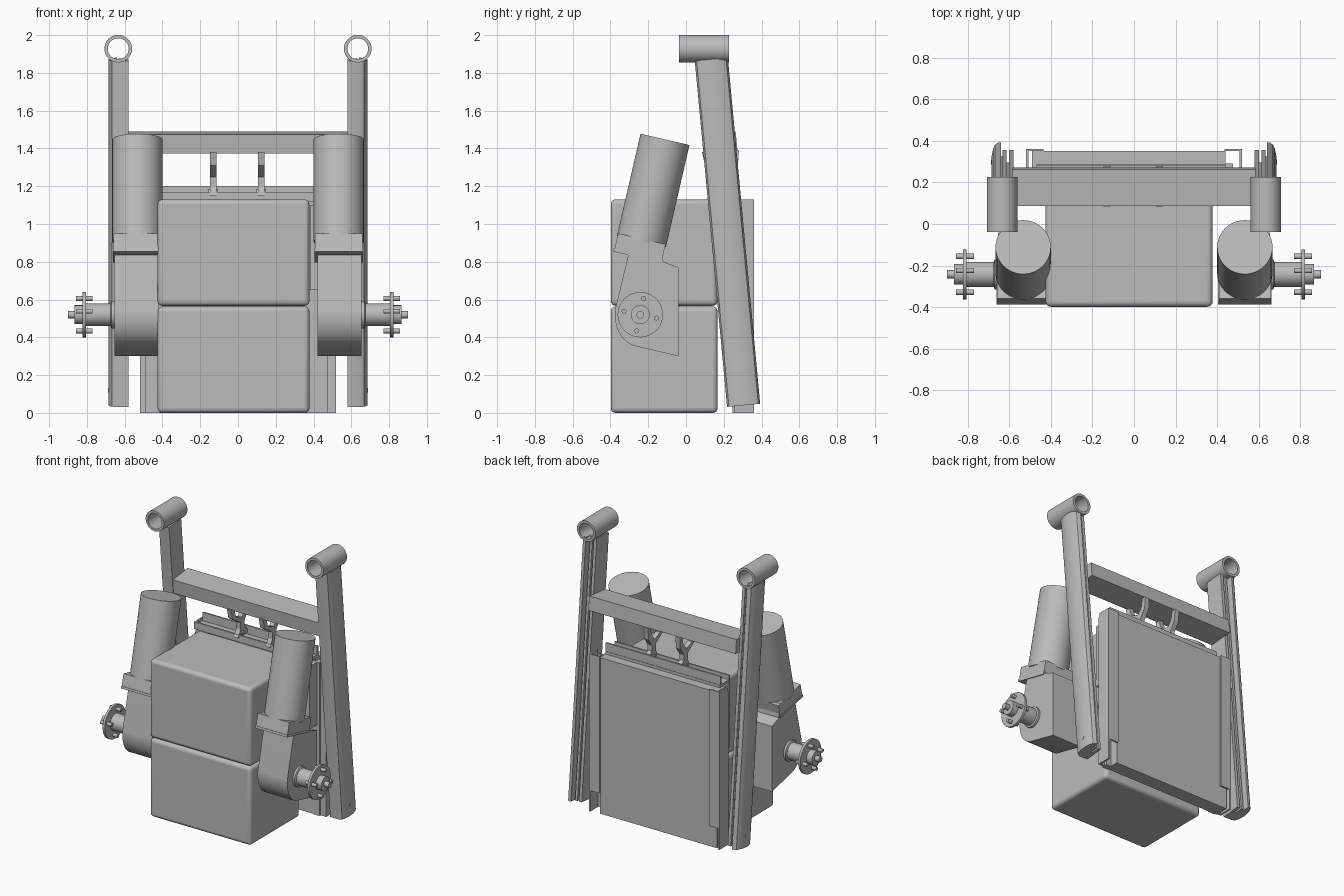
import bpy, bmesh, math
from mathutils import Matrix, Vector

old = bpy.data.objects.get("Cube")
if old:
    bpy.data.objects.remove(old, do_unlink=True)

GREY = bpy.data.materials.new("plain grey")
GREY.use_nodes = True
GREY.diffuse_color = (0.5, 0.5, 0.5, 1)
GREY.node_tree.nodes["Principled BSDF"].inputs["Base Color"].default_value = (0.5, 0.5, 0.5, 1)

# Local z runs along world x; local xy becomes world yz
ALONG_X = Matrix(((0, 0, 1, 0), (1, 0, 0, 0), (0, 1, 0, 0), (0, 0, 0, 1)))
# Local z runs along world y
ALONG_Y = Matrix.Rotation(math.radians(-90), 4, "X")


def place(x, y, z, tilt=0):
    return Matrix.Translation((x, y, z)) @ Matrix.Rotation(math.radians(tilt), 4, "X")


def finish(name, bm, matrix, bevel=0):
    bmesh.ops.transform(bm, matrix=matrix, verts=bm.verts)
    bmesh.ops.recalc_face_normals(bm, faces=bm.faces)
    mesh = bpy.data.meshes.new(name)
    bm.to_mesh(mesh)
    bm.free()
    mesh.materials.append(GREY)
    ob = bpy.data.objects.new(name, mesh)
    bpy.context.collection.objects.link(ob)
    if bevel:
        mod = ob.modifiers.new("rounded edges", "BEVEL")
        mod.width, mod.segments = bevel, 4
    bpy.ops.object.select_all(action="DESELECT")
    ob.select_set(True)
    bpy.context.view_layer.objects.active = ob
    bpy.ops.object.shade_smooth_by_angle(angle=math.radians(30))
    return ob


def prism(name, pts, low, high, matrix=Matrix()):
    """Extrude a flat outline from low to high along local z."""
    bm = bmesh.new()
    face = bm.faces.new([bm.verts.new((x, y, low)) for x, y in pts])
    ext = bmesh.ops.extrude_face_region(bm, geom=[face])["geom"]
    verts = [v for v in ext if isinstance(v, bmesh.types.BMVert)]
    bmesh.ops.translate(bm, vec=(0, 0, high - low), verts=verts)
    return finish(name, bm, matrix)


def box(name, x, y, z, matrix=Matrix(), bevel=0):
    """Box from three (low, high) ranges."""
    bm = bmesh.new()
    bmesh.ops.create_cube(bm, size=1)
    for v in bm.verts:
        v.co = Vector([(r[0] + r[1]) / 2 + c * (r[1] - r[0]) for r, c in zip((x, y, z), v.co)])
    return finish(name, bm, matrix, bevel)


def lathe(name, profile, matrix, closed=False, steps=40):
    """Spin (radius, height) points around local z."""
    bm = bmesh.new()
    vs = [bm.verts.new((r, 0, h)) for r, h in profile]
    pairs = list(zip(vs, vs[1:])) + ([(vs[-1], vs[0])] if closed else [])
    edges = [bm.edges.new(p) for p in pairs]
    bmesh.ops.spin(bm, geom=vs + edges, cent=(0, 0, 0), axis=(0, 0, 1),
                   angle=2 * math.pi, steps=steps)
    bmesh.ops.remove_doubles(bm, verts=bm.verts, dist=0.0002)
    return finish(name, bm, matrix)


def rod(name, r, low, high, matrix, steps=40):
    return lathe(name, [(0, low), (r, low), (r, high), (0, high)], matrix, steps=steps)


def span(s, a, b):
    return tuple(sorted((s * a, s * b)))


# Two stacked battery boxes
for name, z in (("lower_battery", (0, 0.563)), ("upper_battery", (0.567, 1.13))):
    box(name, (-0.425, 0.378), (-0.398, 0.167), z, bevel=0.025)

# Back panel and the channel along its top
box("back_panel", (-0.49, 0.44), (0.25, 0.35), (0, 1.12))
box("channel_floor", (-0.47, 0.44), (0.17, 0.285), (1.12, 1.14))
box("channel_front_lip", (-0.47, 0.44), (0.17, 0.182), (1.14, 1.17))
box("channel_rear_lip", (-0.47, 0.44), (0.27, 0.282), (1.14, 1.2))

# Cross bar between the posts
TILT = 5.33
box("cross_bar", (-0.585, 0.585), (-0.088, 0.088), (-0.05, 0.05), place(0, 0.18, 1.432, TILT))

# Forked hangers under the cross bar
fork = [(0.16, 1.15), (0.27, 1.15), (0.27, 1.18), (0.235, 1.21), (0.235, 1.25),
        (0.275, 1.31), (0.28, 1.39), (0.25, 1.39), (0.24, 1.33), (0.205, 1.285),
        (0.14, 1.31), (0.12, 1.38), (0.085, 1.38), (0.1, 1.31), (0.19, 1.25), (0.19, 1.2)]
for name, x in (("right_hanger", -0.13), ("left_hanger", 0.123)):
    prism(name, fork, x - 0.017, x + 0.017, ALONG_X)
    rod(name + "_pin", 0.014, x - 0.025, x + 0.025, place(0, 0.215, 1.17) @ ALONG_X, 16)

# Outline of the slotted post: rounded outside, open grooves at the rear
post = [(0.58, -0.088), (0.65, -0.088), (0.668, -0.078), (0.678, -0.055), (0.685, -0.02),
        (0.685, 0.02), (0.678, 0.055), (0.668, 0.078), (0.65, 0.088), (0.64, 0.088),
        (0.64, 0.02), (0.632, 0.02), (0.632, 0.05), (0.614, 0.05), (0.614, -0.01),
        (0.602, -0.01), (0.602, 0.05), (0.58, 0.05)]

# Outline of the gearbox, with a round nose about the axle
AXLE_Y, AXLE_Z = -0.242, 0.52
gear = [(-0.04, 0.3), (-0.04, 0.77), (-0.12, 0.8), (-0.13, 0.9), (-0.3, 0.9), (-0.305, 0.84)]
for i in range(13):
    a = math.radians(172 + i * 7)
    gear.append((AXLE_Y + 0.135 * math.cos(a), AXLE_Z + 0.17 * math.sin(a)))

for side, s in (("left", 1), ("right", -1)):
    # Leaning post with a ring at its top
    prism(side + "_post", [(x * s, y) for x, y in post], 0, 1.84, place(0, 0.305, 0.04, TILT))
    rod(side + "_post_bolt", 0.012, 0.67, 0.688, Matrix.Scale(s, 4, (1, 0, 0))
        @ place(0, 0.298, 0.12) @ ALONG_X, 16)
    lathe(side + "_top_ring", [(0.055, 0), (0.073, 0), (0.073, 0.265), (0.055, 0.265)],
          place(s * 0.634, -0.038, 1.928) @ ALONG_Y, closed=True)

    # Folded bracket and guide rails beside the back panel
    box(side + "_bracket_web", span(s, 0.508, 0.52), (0.27, 0.36), (0, 1.13))
    box(side + "_bracket_flange", span(s, 0.435, 0.52), (0.35, 0.36), (0.15, 1.13))
    box(side + "_bracket_foot", span(s, 0.43, 0.52), (0.258, 0.27), (0, 1.1))
    box(side + "_guide_rail", span(s, 0.425, 0.475), (0.245, 0.29), (0, 1.1))
    box(side + "_spacer", span(s, 0.38, 0.457), (0.16, 0.25), (0.65, 1.1))

    # Motor, collar and gearbox
    lean = place(s * 0.533, -0.236, 0.907, -13)
    rod(side + "_motor", 0.133, 0, 0.555, lean, 48)
    box(side + "_motor_collar", (-0.125, 0.125), (-0.13, 0.128), (-0.085, 0.015), lean)
    box(side + "_collar_flange", (-0.128, 0.128), (-0.135, 0.128), (-0.085, -0.07), lean)
    prism(side + "_gearbox", gear, *span(s, 0.42, 0.655), ALONG_X)

    # Axle, wheel flange, hub and studs
    out = Matrix.Scale(s, 4, (1, 0, 0)) @ place(0, AXLE_Y, AXLE_Z) @ ALONG_X
    lathe(side + "_axle_hub", [(0, 0.64), (0.072, 0.64), (0.072, 0.67), (0.06, 0.675),
                               (0.06, 0.805), (0.12, 0.805), (0.12, 0.822), (0.05, 0.822),
                               (0.05, 0.865), (0.02, 0.865), (0.02, 0.9), (0, 0.9)], out)
    for i in range(4):
        a = math.radians(78 + 90 * i)
        stud = Matrix.Translation((0.088 * math.cos(a), 0.088 * math.sin(a), 0))
        rod(side + "_stud", 0.013, 0.77, 0.857, out @ stud, 16)
